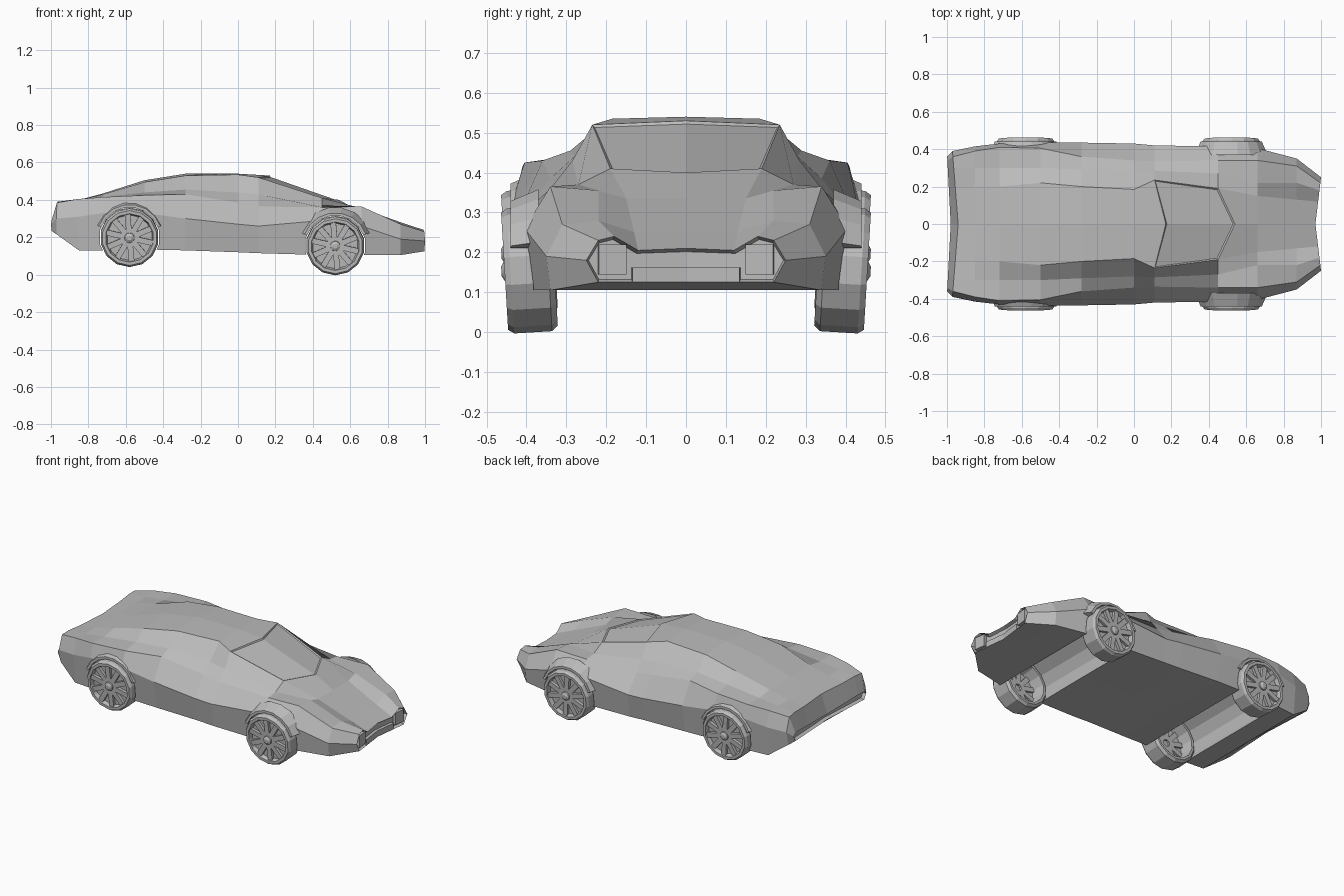
import bpy, bmesh, math
from mathutils import Matrix

if "Cube" in bpy.data.objects:
    bpy.data.objects.remove(bpy.data.objects["Cube"])

grey = bpy.data.materials.new("plain grey")
grey.diffuse_color = (0.5, 0.5, 0.5, 1)
grey.use_nodes = True
grey.node_tree.nodes["Principled BSDF"].inputs["Base Color"].default_value = grey.diffuse_color


def make_object(name, bm):
    bmesh.ops.recalc_face_normals(bm, faces=bm.faces)
    mesh = bpy.data.meshes.new(name)
    bm.to_mesh(mesh)
    bm.free()
    mesh.materials.append(grey)
    obj = bpy.data.objects.new(name, mesh)
    bpy.context.collection.objects.link(obj)
    return obj


# Body stations, tail to nose: x, centre height, then (y, z) of
# roof edge, belt, shoulder, widest crease and sill
stations = [
    (-1.00, .27, .20, .28, .28, .285, .34, .285, .36, .27, .34, .235),
    (-.97, .385, .20, .385, .30, .39, .36, .385, .39, .30, .37, .215),
    (-.85, .40, .20, .40, .30, .40, .39, .405, .415, .31, .40, .13),
    (-.72, .435, .20, .43, .30, .415, .41, .415, .43, .33, .41, .13),
    (-.50, .505, .22, .495, .30, .44, .405, .425, .435, .33, .41, .135),
    (-.28, .54, .20, .53, .29, .455, .36, .43, .435, .30, .41, .13),
    (.00, .54, .185, .535, .28, .44, .34, .385, .43, .27, .40, .12),
    (.11, .53, .235, .52, .285, .43, .335, .365, .42, .26, .40, .115),
    (.45, .40, .19, .41, .27, .37, .34, .36, .415, .29, .39, .105),
    (.66, .335, .15, .335, .22, .355, .34, .365, .405, .26, .385, .105),
    (.87, .25, .13, .25, .22, .28, .31, .27, .35, .19, .34, .105),
    (1.00, .21, .12, .205, .18, .24, .22, .23, .25, .18, .22, .125),
]
# Fore/aft shift of the centreline: (shift, half width over which it fades)
bow = {0: (.02, .38), 1: (.03, .38), 7: (.06, .235), 8: (.09, .19), 11: (-.03, .25)}

bm = bmesh.new()
screen, caps = [], []
for side in (1, -1):
    rings = []
    for i, (x, z0, *rest) in enumerate(stations):
        pts = [(0, z0)] + list(zip(rest[::2], rest[1::2])) + [(0, rest[-1])]
        shift, width = bow.get(i, (0, 1))
        rings.append([bm.verts.new((x + shift * max(0, 1 - y / width), side * y, z))
                      for y, z in pts])
    for i, (a, b) in enumerate(zip(rings, rings[1:])):
        for j in range(len(a) - 1):
            f = bm.faces.new((a[j], a[j + 1], b[j + 1], b[j]))
            if i == 7 and j == 0:
                screen.append(f)
    caps += [bm.faces.new(rings[0]), bm.faces.new(rings[-1])]
bmesh.ops.remove_doubles(bm, verts=bm.verts, dist=1e-4)
bmesh.ops.recalc_face_normals(bm, faces=bm.faces)
# Sunk windscreen, tail panel and nose opening
bmesh.ops.inset_region(bm, faces=screen, thickness=.008, depth=-.006)
bmesh.ops.inset_region(bm, faces=caps, thickness=.008, depth=-.02)
body = make_object("car_body", bm)


def make_box(name, centre, size, turn=0):
    bm = bmesh.new()
    bmesh.ops.create_cube(bm, size=1, matrix=Matrix.Translation(centre)
                          @ Matrix.Rotation(turn, 4, 'Z') @ Matrix.Diagonal((*size, 1)))
    return make_object(name, bm)


# Front bumper bar and headlamps inside the nose opening
for label, s in (("left", 1), ("right", -1)):
    make_box(f"{label}_bumper_bar", (.967, s * .066, .144), (.02, .14, .036), s * -.12)
    make_box(f"{label}_headlamp", (.982, s * .185, .182), (.02, .07, .075), s * -.12)

# Wheel arches and wheels
axles = {"rear": (-.58, .2), "front": (.52, .156)}
profile = [(0, .02), (.118, .02), (.128, -.065), (.143, -.065), (.157, -.05), (.157, .045),
           (.147, .06), (.13, .06), (.122, .035), (.03, .035), (.026, .06), (.012, .068),
           (0, .068)]
flare = [(.16, .37), (.16, .44), (.175, .44), (.205, .37)]


def make_wheel(name, x, z, side):
    bm = bmesh.new()
    # Tyre, rim dish and hub turned around the axle
    verts = [bm.verts.new((r, t, 0)) for r, t in profile]
    edges = [bm.edges.new(p) for p in zip(verts, verts[1:])]
    bmesh.ops.spin(bm, geom=verts + edges, cent=(0, 0, 0), axis=(0, 1, 0),
                   angle=math.tau, steps=14, use_duplicate=False)
    bmesh.ops.remove_doubles(bm, verts=bm.verts, dist=1e-4)
    # Spokes standing out on both sides of the rim disc
    for k in range(10):
        m = (Matrix.Rotation(math.tau * k / 10, 4, 'Y') @ Matrix.Translation((.075, .03, 0))
             @ Matrix.Diagonal((.108, .045, .03, 1)))
        bmesh.ops.create_cube(bm, size=1, matrix=m)
    # Slight lean, then placing on its side of the car
    bm.transform(Matrix.Diagonal((1, side, 1, 1)) @ Matrix.Translation((x, .395, z))
                 @ Matrix.Rotation(-.06, 4, 'X') @ Matrix.Rotation(math.pi / 14, 4, 'Y'))
    make_object(name, bm)


def make_flare(name, x, z, side):
    # Arch lip swept over the top of the wheel
    bm = bmesh.new()
    rings = []
    for k in range(8):
        a = math.radians(20 + 20 * k)
        rings.append([bm.verts.new((x + r * math.cos(a), side * y, z + r * math.sin(a)))
                      for r, y in flare])
    for a, b in zip(rings, rings[1:]):
        for j in range(4):
            bm.faces.new((a[j], a[j - 1], b[j - 1], b[j]))
    bm.faces.new(rings[0])
    bm.faces.new(rings[-1])
    make_object(name, bm)


for end, (x, z) in axles.items():
    for label, side in (("left", 1), ("right", -1)):
        make_wheel(f"{end}_{label}_wheel", x, z, side)
        make_flare(f"{end}_{label}_arch_flare", x, z, side)
    # Wheel bay cut right across under the body
    cut = bmesh.new()
    bmesh.ops.create_cone(cut, cap_ends=True, segments=14, radius1=.163, radius2=.163,
                          depth=1.2, matrix=Matrix.Translation((x, 0, z))
                          @ Matrix.Rotation(math.pi / 2, 4, 'X'))
    cutter = make_object(f"{end}_bay_cutter", cut)
    cutter.hide_render = True
    cutter.hide_set(True)
    mod = body.modifiers.new(f"{end} wheel bay", 'BOOLEAN')
    mod.operation = 'DIFFERENCE'
    mod.solver = 'EXACT'
    mod.object = cutter
